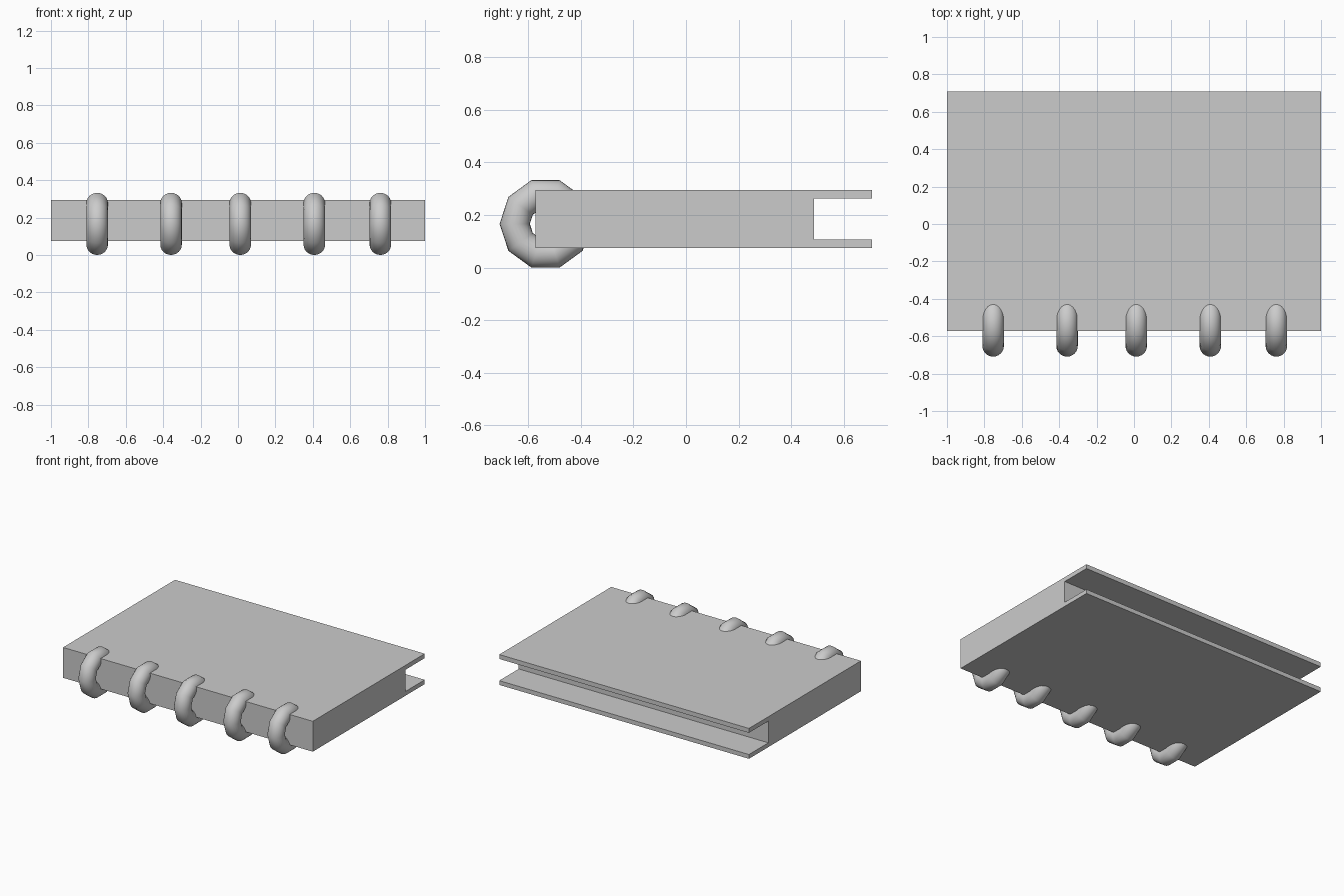
import bpy
import bmesh
from math import pi

if "Cube" in bpy.data.objects:
    bpy.data.objects.remove(bpy.data.objects["Cube"])

# Binder body: C-shaped side profile (y, z), swept across x
PROFILE = [(-0.573, 0.075), (0.708, 0.075), (0.708, 0.106), (0.486, 0.106),
           (0.486, 0.263), (0.708, 0.263), (0.708, 0.295), (-0.573, 0.295)]


def extrude_profile(name, profile, half_width):
    bm = bmesh.new()
    face = bm.faces.new([bm.verts.new((-half_width, y, z)) for y, z in profile])
    result = bmesh.ops.extrude_face_region(bm, geom=[face])
    verts = [g for g in result["geom"] if isinstance(g, bmesh.types.BMVert)]
    bmesh.ops.translate(bm, verts=verts, vec=(2 * half_width, 0, 0))
    bmesh.ops.recalc_face_normals(bm, faces=bm.faces)
    mesh = bpy.data.meshes.new(name)
    bm.to_mesh(mesh)
    bm.free()
    obj = bpy.data.objects.new(name, mesh)
    bpy.context.collection.objects.link(obj)
    return obj


extrude_profile("binder_body", PROFILE, 1.0)

# Binding rings: ten-sided loops around the spine edge
OUTER, TUBE = 0.1745, 0.0575
for i, x in enumerate((-0.753, -0.358, 0.012, 0.408, 0.761), 1):
    bpy.ops.mesh.primitive_torus_add(
        major_segments=10, minor_segments=24,
        major_radius=OUTER - TUBE, minor_radius=TUBE,
        location=(x, -0.709 + OUTER, 0.166), rotation=(pi / 2, 0, pi / 2))
    ring = bpy.context.object
    ring.name = f"binding_ring_{i}"
    bpy.ops.object.shade_smooth()
